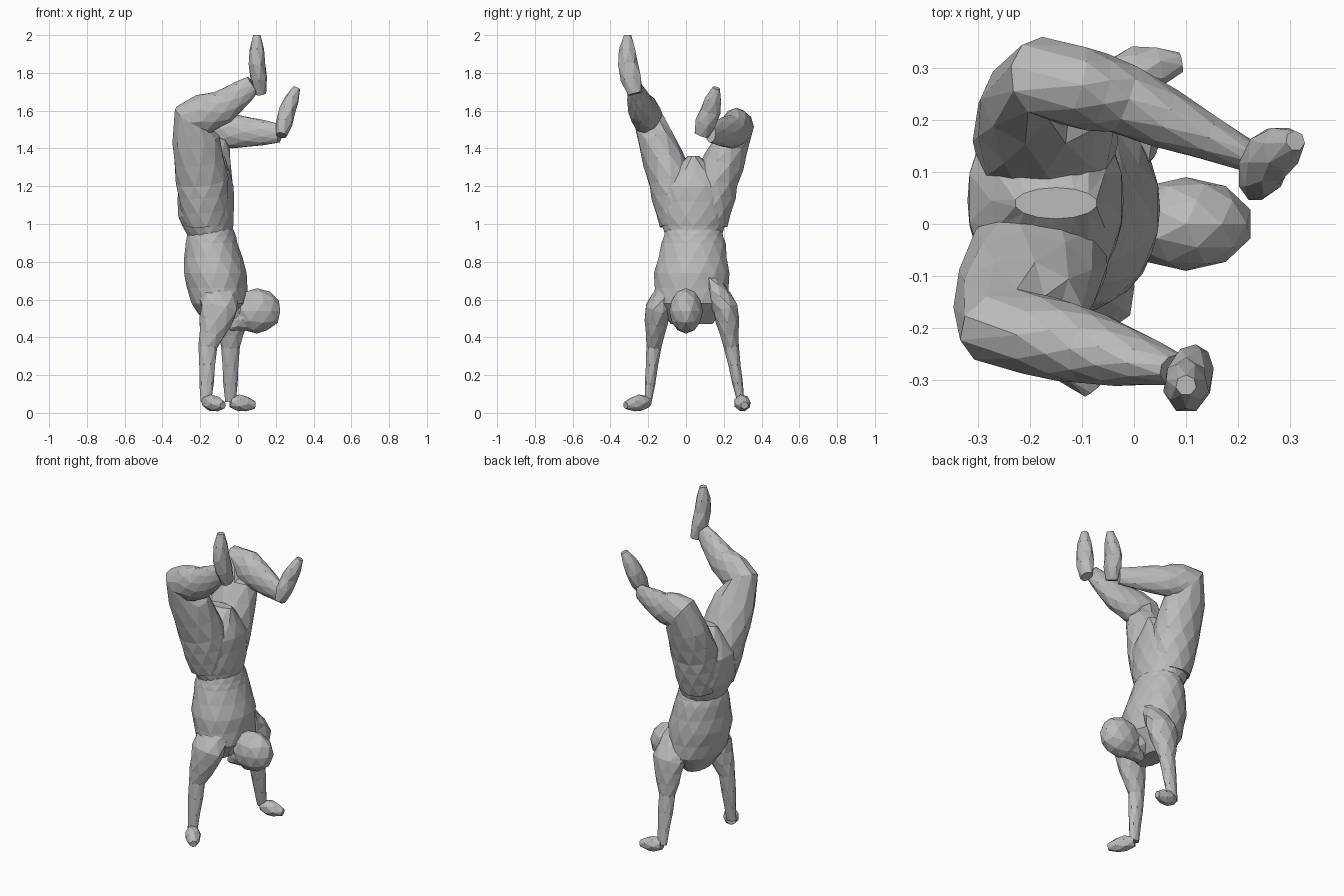
import bpy, bmesh, math
from mathutils import Vector

cube = bpy.data.objects.get("Cube")
if cube:
    bpy.data.objects.remove(cube)

grey = bpy.data.materials.new("plain grey")
grey.use_nodes = True
tone = (.5, .5, .5, 1)
grey.diffuse_color = tone
grey.node_tree.nodes["Principled BSDF"].inputs["Base Color"].default_value = tone

UP = Vector((0, 0, 1))
ACROSS = Vector((0, 1, 0))


def add_object(name, bm):
    """Turn a bmesh into a flat-shaded grey object."""
    bmesh.ops.recalc_face_normals(bm, faces=bm.faces)
    mesh = bpy.data.meshes.new(name)
    bm.to_mesh(mesh)
    bm.free()
    mesh.materials.append(grey)
    bpy.context.collection.objects.link(bpy.data.objects.new(name, mesh))


def fill_in(path, width, depth, steps, bulge):
    """Add rings between joints, swelling in the middle like a muscle."""
    rows = [(Vector(p), w, d) for p, w, d in zip(path, width, depth)]
    rings = []
    for start, end in zip(rows, rows[1:]):
        for step in range(steps):
            t = step / steps
            swell = 1 + bulge * math.sin(math.pi * t)
            centre, wide, deep = (a + (b - a) * t for a, b in zip(start, end))
            rings.append((centre, wide * swell, deep * swell))
    return rings + [rows[-1]]


def body_part(name, path, width, depth, sides=8, steps=3, bulge=0, across=ACROSS, level=False):
    """Skin oval rings along a path; level keeps every ring horizontal."""
    bm = bmesh.new()
    stations = fill_in(path, width, depth, steps, bulge)
    centres = [station[0] for station in stations]
    rings = []
    for i, (centre, wide, deep) in enumerate(stations):
        before = centres[max(i - 1, 0)]
        after = centres[min(i + 1, len(centres) - 1)]
        along = UP if level else ((after - centre).normalized() + (centre - before).normalized()).normalized()
        u = (across - along * across.dot(along)).normalized()
        v = along.cross(u)
        ring = []
        for k in range(sides):
            angle = math.tau * (k + i % 2 / 2) / sides
            ring.append(bm.verts.new(centre + u * wide * math.cos(angle) + v * deep * math.sin(angle)))
        rings.append(ring)
    # Staggered rings give triangular facets
    for i, (low, high) in enumerate(zip(rings, rings[1:])):
        for k in range(sides):
            n = (k + 1) % sides
            low_tip, high_tip = (low[n], high[k]) if i % 2 == 0 else (low[k], high[n])
            bm.faces.new((low[k], low[n], high_tip))
            bm.faces.new((low_tip, high[n], high[k]))
    bm.faces.new(rings[0])
    bm.faces.new(rings[-1])
    add_object(name, bm)


# Upside-down torso, from the collar up to the seat of the trousers
body_part("shirt", [(-.11, .03, .47), (-.1, .03, .58), (-.12, .03, .74), (-.14, .04, .9), (-.14, .04, .97)],
          width=(.11, .2, .2, .17, .15), depth=(.06, .15, .17, .14, .12),
          sides=14, steps=2, level=True)
body_part("hips", [(-.15, .04, .94), (-.17, .04, 1.04), (-.17, .05, 1.2), (-.15, .04, 1.36)],
          width=(.15, .19, .21, .03), depth=(.12, .15, .15, .08),
          sides=14, steps=2, level=True)

# Joints of the two uneven sides
joints = {
    "right": dict(
        hip=(-.17, -.04, 1), thigh=(-.19, -.08, 1.23), knee=(-.24, -.2, 1.56),
        calf=(-.08, -.24, 1.62), ankle=(.08, -.28, 1.74),
        heel=(.12, -.27, 1.69), instep=(.1, -.31, 1.85), toe=(.1, -.31, 2),
        chest=(-.1, -.06, .7), shoulder=(-.1, -.15, .55), elbow=(-.16, -.17, .35),
        wrist=(-.17, -.2, .06), fingers=(-.08, -.32, .04)),
    "left": dict(
        hip=(-.17, .12, 1), thigh=(-.17, .16, 1.23), knee=(-.17, .28, 1.52),
        calf=(-.02, .24, 1.49), ankle=(.22, .13, 1.48),
        heel=(.23, .08, 1.47), instep=(.26, .13, 1.6), toe=(.31, .16, 1.72),
        chest=(-.06, .12, .7), shoulder=(-.03, .21, .55), elbow=(-.04, .24, .35),
        wrist=(-.04, .29, .06), fingers=(.09, .31, .04)),
}

for side, joint in joints.items():
    def chain(*names):
        return [joint[name] for name in names]

    # Bent leg and the foot bent up from it
    body_part(side + "_leg", chain("hip", "thigh", "knee", "calf", "ankle"),
              width=(.1, .12, .08, .07, .03), depth=(.11, .14, .11, .09, .05),
              sides=10, bulge=.05)
    body_part(side + "_foot", chain("heel", "instep", "toe"),
              width=(.04, .055, .02), depth=(.03, .045, .02), sides=7, steps=2, bulge=.2)

    # Straight arm with its hand flat on the ground
    body_part(side + "_arm", chain("chest", "shoulder", "elbow", "wrist"),
              width=(.05, .07, .04, .02), depth=(.09, .1, .05, .03), bulge=.05)
    reach = Vector(joint["fingers"]) - Vector(joint["wrist"])
    body_part(side + "_hand", chain("wrist", "fingers"),
              width=(.03, .02), depth=(.03, .02), sides=7, bulge=.8, across=reach.cross(UP))

# Thrown-back neck, jaw and skull
body_part("neck", [(-.08, .02, .56), (.06, 0, .54)], width=(.09, .06), depth=(.09, .07))
body_part("jaw", [(-.05, 0, .45), (.06, 0, .52)], width=(.03, .08), depth=(.02, .1))
skull = bmesh.new()
bmesh.ops.create_icosphere(skull, subdivisions=2, radius=1)
bmesh.ops.scale(skull, vec=(.13, .09, .12), verts=skull.verts)
bmesh.ops.translate(skull, vec=(.1, 0, .54), verts=skull.verts)
add_object("skull", skull)
